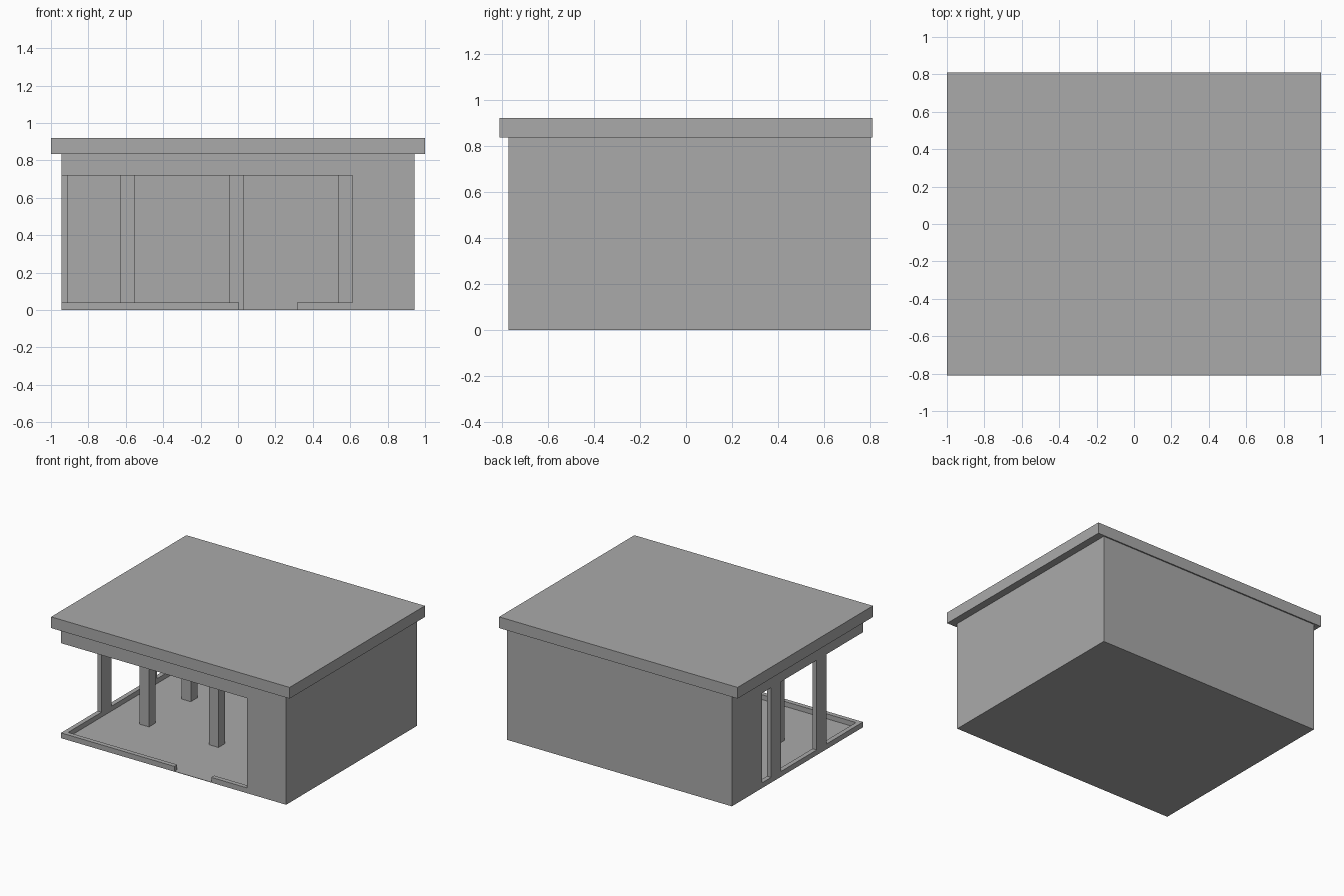
import bpy
import bmesh
from mathutils import Vector

cube = bpy.data.objects.get("Cube")
if cube:
    bpy.data.objects.remove(cube, do_unlink=True)

GREY = (0.4, 0.4, 0.4, 1.0)
mat = bpy.data.materials.new("plain grey")
mat.use_nodes = True
mat.diffuse_color = GREY
mat.node_tree.nodes["Principled BSDF"].inputs["Base Color"].default_value = GREY

# Shared dimensions
LEFT, RIGHT, FRONT, BACK = -0.945, 0.943, -0.77, 0.80
THICK = 0.035
CURB, LINTEL, EAVES, TOP = 0.04, 0.72, 0.835, 0.92


def extrude(name, outline, depth):
    """Extrude a closed outline of 3D points along the depth vector."""
    bm = bmesh.new()
    face = bm.faces.new([bm.verts.new(p) for p in outline])
    result = bmesh.ops.extrude_face_region(bm, geom=[face])
    moved = [v for v in result["geom"] if isinstance(v, bmesh.types.BMVert)]
    bmesh.ops.translate(bm, verts=moved, vec=Vector(depth))
    if not any(f.is_valid and set(f.verts).isdisjoint(moved) for f in bm.faces):
        bm.faces.new([v for v in bm.verts if v not in moved])
    bmesh.ops.recalc_face_normals(bm, faces=bm.faces)
    mesh = bpy.data.meshes.new(name)
    bm.to_mesh(mesh)
    bm.free()
    mesh.materials.append(mat)
    obj = bpy.data.objects.new(name, mesh)
    bpy.context.collection.objects.link(obj)
    return obj


def box(name, x0, x1, y0, y1, z0, z1):
    base = [(x0, y0, z0), (x1, y0, z0), (x1, y1, z0), (x0, y1, z0)]
    return extrude(name, base, (0, 0, z1 - z0))


# Roof slab and floor
box("roof", -1, 1, -0.81, 0.81, EAVES, TOP)
box("floor", LEFT, RIGHT, FRONT, BACK, 0, 0.003)

# Solid back and right walls
box("back_wall", LEFT + THICK, RIGHT, BACK - THICK, BACK, 0, EAVES)
box("right_wall", RIGHT - THICK, RIGHT, FRONT + THICK, BACK - THICK, 0, EAVES)

# Front wall with lintel, and the curb on either side of the entrance
front = [(LEFT + THICK, LINTEL), (0.613, LINTEL), (0.613, CURB), (0.315, CURB),
         (0.315, 0), (RIGHT, 0), (RIGHT, EAVES), (LEFT + THICK, EAVES)]
extrude("front_wall", [(x, FRONT, z) for x, z in front], (0, THICK, 0))
box("front_curb", LEFT + THICK, 0.005, FRONT, FRONT + THICK, 0, CURB)

# Open left wall: solid at the back, lintel above and curb below
side = [(BACK, 0), (BACK, EAVES), (FRONT, EAVES), (FRONT, LINTEL),
        (0.44, LINTEL), (0.44, CURB), (FRONT, CURB), (FRONT, 0)]
extrude("left_wall", [(LEFT, y, z) for y, z in side], (THICK, 0, 0))
for label, y in (("front", -0.275), ("back", 0.27)):
    box(f"left_{label}_post", LEFT, LEFT + THICK, y - 0.06, y + 0.06, CURB, LINTEL)

# Interior columns in a regular grid
for row, y in (("front", -0.24), ("back", 0.26)):
    for col, x in (("left", 0.575), ("middle", -0.007), ("right", -0.59)):
        box(f"{row}_{col}_column", x - 0.039, x + 0.039,
            y - 0.039, y + 0.039, 0, EAVES)
